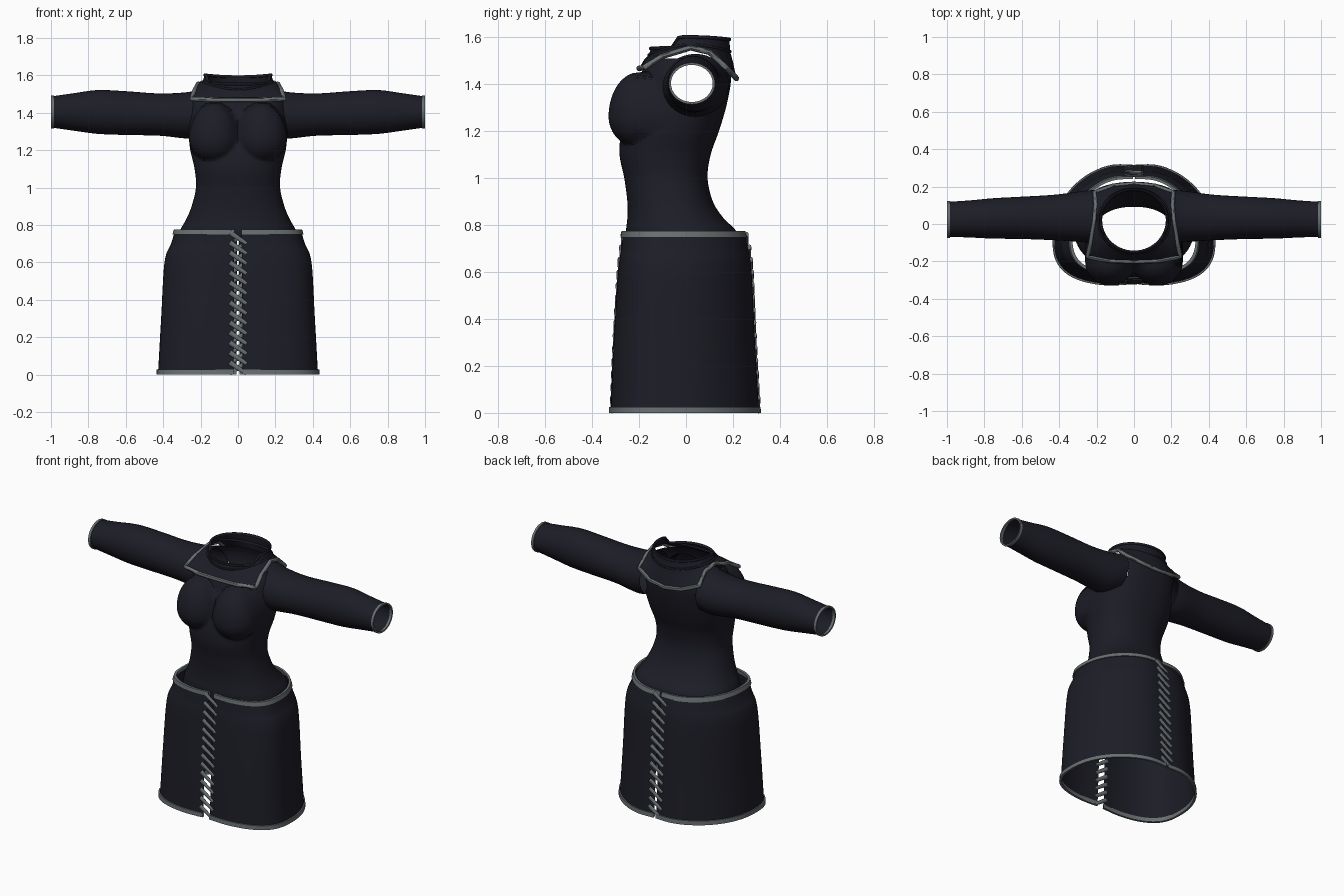
import bpy, bmesh, math
from mathutils import Vector

if "Cube" in bpy.data.objects:
    bpy.data.objects.remove(bpy.data.objects["Cube"], do_unlink=True)


def material(name, color):
    m = bpy.data.materials.new(name)
    m.use_nodes = True
    m.diffuse_color = color
    m.node_tree.nodes["Principled BSDF"].inputs["Base Color"].default_value = color
    return m


CLOTH = material("dark navy cloth", (0.012, 0.012, 0.02, 1))
TRIM = material("grey trim", (0.14, 0.16, 0.168, 1))


def finish(ob, mat):
    ob.data.materials.append(mat)
    bpy.ops.object.select_all(action='DESELECT')
    ob.select_set(True)
    bpy.context.view_layer.objects.active = ob
    bpy.ops.object.shade_smooth_by_angle(angle=math.radians(45))
    return ob


def add_mesh(name, bm, mat):
    bmesh.ops.recalc_face_normals(bm, faces=bm.faces[:])
    me = bpy.data.meshes.new(name)
    bm.to_mesh(me)
    bm.free()
    ob = bpy.data.objects.new(name, me)
    bpy.context.collection.objects.link(ob)
    return finish(ob, mat)


def loft(name, rings, mat, closed=True, drop=None):
    """Skin a list of equal-length point rings; drop(center) removes faces."""
    bm = bmesh.new()
    rows = [[bm.verts.new(p) for p in r] for r in rings]
    n = len(rows[0])
    for a, b in zip(rows, rows[1:]):
        for i in range(n if closed else n - 1):
            j = (i + 1) % n
            bm.faces.new((a[i], a[j], b[j], b[i]))
    if drop:
        gone = [f for f in bm.faces if drop(f.calc_center_median())]
        bmesh.ops.delete(bm, geom=gone, context='FACES')
    return add_mesh(name, bm, mat)


def tube(name, points, radius, mat):
    cu = bpy.data.curves.new(name, 'CURVE')
    cu.dimensions = '3D'
    cu.bevel_depth = radius
    cu.bevel_resolution = 2
    sp = cu.splines.new('POLY')
    sp.points.add(len(points) - 1)
    for sp_point, p in zip(sp.points, points):
        sp_point.co = (*p, 1)
    sp.use_cyclic_u = True
    ob = bpy.data.objects.new(name, cu)
    bpy.context.collection.objects.link(ob)
    bpy.ops.object.select_all(action='DESELECT')
    ob.select_set(True)
    bpy.context.view_layer.objects.active = ob
    bpy.ops.object.convert(target='MESH')
    return finish(bpy.context.object, mat)


def smooth_rows(rows, steps):
    """Catmull-Rom interpolation of profile rows."""
    v = [Vector(r) for r in rows]
    v = [v[0] * 2 - v[1]] + v + [v[-1] * 2 - v[-2]]
    out = []
    for a, b, c, d in zip(v, v[1:], v[2:], v[3:]):
        for k in range(steps):
            t = k / steps
            out.append(0.5 * (2 * b + (c - a) * t + (2 * a - 5 * b + 4 * c - d) * t * t
                              + (3 * b - a - 3 * c + d) * t ** 3))
    return out + [v[-2]]


def section(row, angles, split=.5, front=2.3, back=2.3, dent=0.0):
    """Rounded cross-section from (height, half width, front y, back y)."""
    z, hw, yf, yb = row
    mid = yf + (yb - yf) * split
    pts = []
    for a in angles:
        c, s = math.cos(a), math.sin(a)
        power, depth = (front, mid - yf) if s < 0 else (back, yb - mid)
        x = hw * math.copysign(abs(c) ** (2 / power), c)
        y = depth * math.copysign(abs(s) ** (2 / power), s)
        pts.append((x, mid + y * (1 - dent * math.exp(-(x / 0.09) ** 2)), z))
    return pts


FULL = [math.tau * i / 144 for i in range(144)]


def add_bust(p):
    """Push front points of the bodice out over two rounded cups."""
    x, y, z = p
    u, w = (abs(x) - .127) / .134, (z - 1.262) / (.13 if z < 1.262 else .19)
    r = u * u + w * w
    if y > -.03 or r >= 1:
        return p
    cup = -.2 - .13 * math.sqrt(1 - r)
    blend = .012 if w < 0 else .04
    mix = max(0, min(1, .5 + (y - cup) / (2 * blend)))
    return x, min(y, y + (cup - y) * mix - blend * mix * (1 - mix)), z


# Bodice, open at neck, hem and armholes
bodice = [(.73, .322, -.252, .225), (.78, .305, -.255, .21), (.83, .277, -.25, .16),
          (.9, .248, -.25, .115), (1, .225, -.263, .092), (1.1, .232, -.283, .105),
          (1.2, .255, -.275, .14), (1.3, .265, -.24, .17), (1.4, .265, -.205, .19),
          (1.46, .255, -.185, .19), (1.51, .225, -.16, .175)]
ARM_Y, ARM_Z = .037, 1.395
loft("bodice", [[add_bust(p) for p in section(r, FULL)] for r in smooth_rows(bodice, 9)],
     CLOTH, drop=lambda c: abs(c.x) > .15 and math.hypot(c.y - ARM_Y, c.z - ARM_Z) < .115)

for side, label in ((1, "left"), (-1, "right")):
    # Sleeve: x, centre y, centre z, half depth, half height
    sleeve = [(.195, .04, 1.4, .143, .13), (.27, .04, 1.386, .137, .124),
              (.42, .035, 1.39, .122, .113), (.6, .033, 1.398, .113, .117),
              (.75, .03, 1.404, .108, .117), (.88, .027, 1.404, .099, .1),
              (1.0, .025, 1.404, .093, .083)]

    def cuff_ring(row, grow=0):
        x, y, z, ry, rz = row
        return [(side * x, y + (ry + grow) * math.cos(a), z + (rz + grow) * math.sin(a))
                for a in FULL[::4]]

    loft(label + "_sleeve", [cuff_ring(r) for r in smooth_rows(sleeve, 6)], CLOTH)
    end, start = Vector(sleeve[-1]), Vector(sleeve[-1])
    start.x = .985
    loft(label + "_cuff_trim", [cuff_ring(start, -.004), cuff_ring(start, .006),
                                cuff_ring(end, .006), cuff_ring(end, -.004),
                                cuff_ring(start, -.004)], TRIM)

# Skirt: two panels with a slit at front and back, fullest towards the front
skirt = smooth_rows([(0, .428, -.325, .325), (.3, .411, -.312, .307), (.6, .393, -.293, .292),
                     (.7, .358, -.28, .277), (.775, .335, -.272, .258)], 6)


def skirt_at(z):
    for a, b in zip(skirt, skirt[1:]):
        if z <= b[0]:
            return a.lerp(b, (z - a[0]) / (b[0] - a[0]))
    return skirt[-1]


def skirt_ring(z, grow, angles):
    r = skirt_at(z)
    return section((z, r[1] + grow, r[2] - grow, r[3] + grow), angles, .39, 2.9, 2.05, .04)


for side, label in ((1, "left"), (-1, "right")):
    half = math.pi / 2 - .015
    arc = [(0 if side > 0 else math.pi) - half + 2 * half * i / 64 for i in range(65)]
    loft(label + "_skirt_panel", [skirt_ring(r[0], 0, arc) for r in skirt], CLOTH, False)
    for name, low, high in (("hem", 0, .026), ("waist", .748, .775)):
        loft(f"{label}_{name}_trim",
             [skirt_ring(z, g, arc) for z, g in ((low, -.006), (low, .008), (high, .008),
                                                 (high, -.006), (low, -.006))], TRIM, False)

# Slanted flat lacing across both slits
for facing, label in ((-1, "front"), (1, "back")):
    bm = bmesh.new()
    for i in range(14):
        z = .035 + i * .0535
        y = skirt_ring(z, .002, [facing * math.pi / 2])[0][1]
        d = Vector((-facing * .088, 0, -.06))
        cord = bmesh.ops.create_cone(bm, cap_ends=True, segments=8, radius1=.014,
                                     radius2=.01, depth=d.length)
        turn = d.to_track_quat('Z', 'Y')
        for v in cord["verts"]:
            v.co = turn @ v.co
            v.co = Vector((v.co.x, y + v.co.y * .6, z + v.co.z))
    add_mesh(label + "_lacing", bm, TRIM)

# Yoke over the shoulders with a raised collar
corners = [(0, -.2, 1.468), (.13, -.197, 1.468), (.248, -.175, 1.474), (.232, -.1, 1.52),
           (.212, .02, 1.556), (.205, .1, 1.537), (.21, .17, 1.472), (.11, .205, 1.437),
           (0, .215, 1.425)]
corners += [(-x, y, z) for x, y, z in corners[-2:0:-1]]
edge = []
for i, p in enumerate(corners):
    q = corners[(i + 1) % len(corners)]
    edge += [Vector(p).lerp(Vector(q), k / 5) for k in range(5)]


def neck_ring(rx, front, back, z_front, z_side, z_back):
    ring = []
    for p in edge:
        a = math.atan2(p.y - .02, p.x)
        s = math.sin(a)
        z = z_side + ((z_front if s < 0 else z_back) - z_side) * s * s
        y = .02 + s * ((.02 - front) if s < 0 else (back - .02))
        ring.append(Vector((rx * math.cos(a), y, z)))
    return ring


base = neck_ring(.19, -.158, .188, 1.525, 1.566, 1.54)
collar_top = neck_ring(.178, -.15, .185, 1.598, 1.602, 1.592)
for p in collar_top:  # the collar steps down at the throat
    p.z -= .045 * max(0, min(1, (-.03 - p.y) / .03))
middle = [a.lerp(b, .5) + Vector((0, 0, .008)) for a, b in zip(edge, base)]
loft("yoke", [edge, middle, base, collar_top], CLOTH)
tube("yoke_trim", edge, .012, TRIM)
tube("collar_rim", collar_top, .008, CLOTH)
tube("collar_seam", base, .007, CLOTH)
